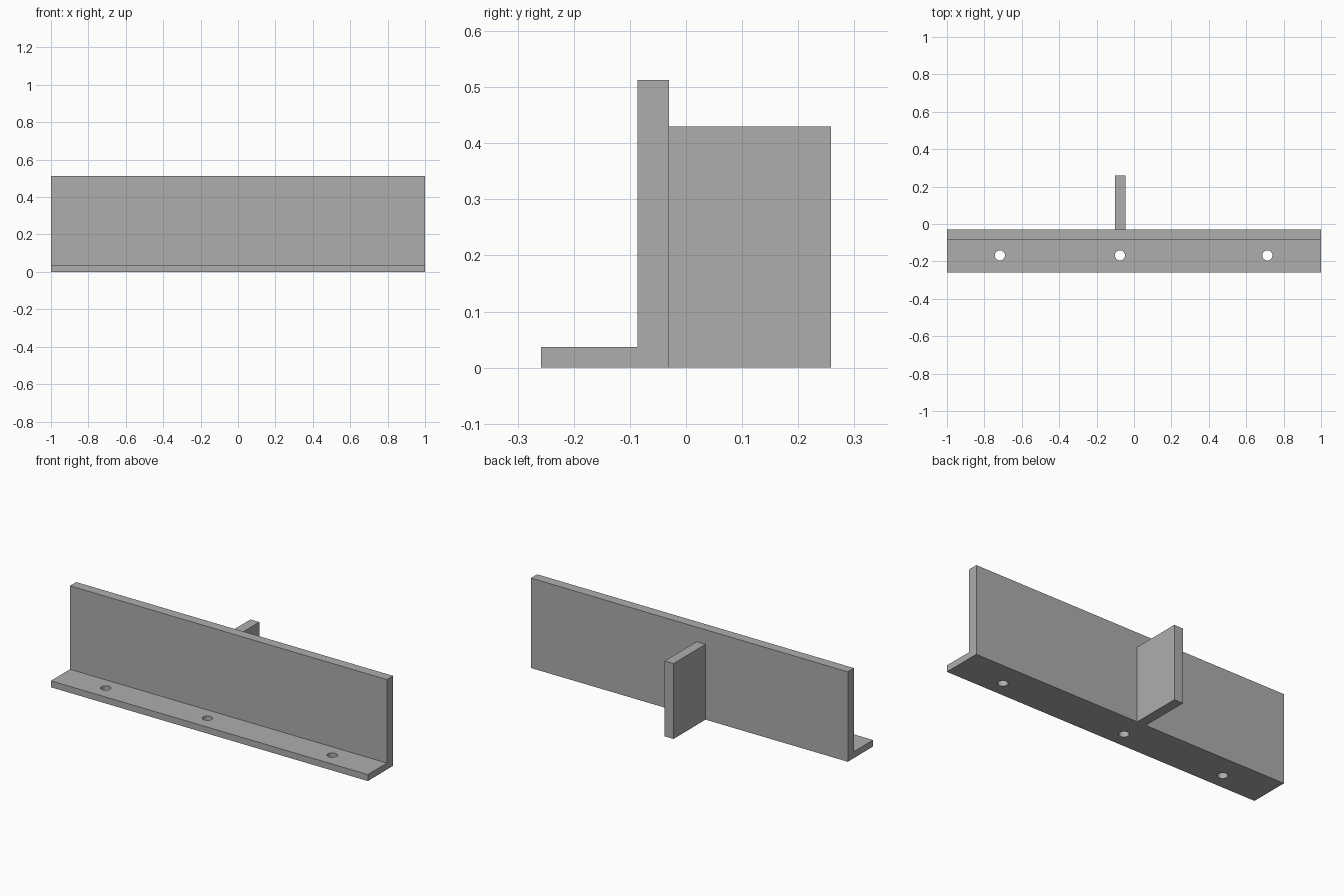
import bpy
import bmesh
from mathutils import Vector

if "Cube" in bpy.data.objects:
    bpy.data.objects.remove(bpy.data.objects["Cube"], do_unlink=True)

FRONT, WALL_FRONT, WALL_BACK, BACK = -0.258, -0.086, -0.03, 0.258
FLANGE_TOP, WALL_TOP, FIN_TOP = 0.037, 0.513, 0.43
HOLE_XS, HOLE_Y, HOLE_RADIUS = (-0.717, -0.075, 0.713), -0.168, 0.027

steel = bpy.data.materials.new("plain_grey")
steel.use_nodes = True
grey = (0.42, 0.42, 0.42, 1)
steel.diffuse_color = grey
steel.node_tree.nodes["Principled BSDF"].inputs["Base Color"].default_value = grey


def extrude_profile(name, profile, x0, x1):
    """Sweep a closed (y, z) outline along x."""
    bm = bmesh.new()
    face = bm.faces.new([bm.verts.new((x0, y, z)) for y, z in profile])
    swept = bmesh.ops.extrude_face_region(bm, geom=[face])["geom"]
    verts = [v for v in swept if isinstance(v, bmesh.types.BMVert)]
    bmesh.ops.translate(bm, verts=verts, vec=Vector((x1 - x0, 0, 0)))
    bmesh.ops.recalc_face_normals(bm, faces=bm.faces)
    mesh = bpy.data.meshes.new(name)
    bm.to_mesh(mesh)
    bm.free()
    mesh.materials.append(steel)
    obj = bpy.data.objects.new(name, mesh)
    bpy.context.collection.objects.link(obj)
    return obj


# L-shaped angle: low front flange and upright wall
angle = extrude_profile("angle_bracket", [
    (FRONT, 0), (WALL_BACK, 0), (WALL_BACK, WALL_TOP),
    (WALL_FRONT, WALL_TOP), (WALL_FRONT, FLANGE_TOP), (FRONT, FLANGE_TOP)], -1, 1)

# Fin standing behind the wall
extrude_profile("rear_fin", [
    (WALL_BACK, 0), (BACK, 0), (BACK, FIN_TOP), (WALL_BACK, FIN_TOP)], -0.102, -0.046)

# Round bolt holes through the flange
for x in HOLE_XS:
    bpy.ops.mesh.primitive_cylinder_add(
        vertices=32, radius=HOLE_RADIUS, depth=0.2, location=(x, HOLE_Y, 0))
    cutter = bpy.context.object
    cutter.name = "hole_cutter"
    cutter.hide_render = True
    cutter.data.materials.append(steel)
    cut = angle.modifiers.new("bolt_hole", "BOOLEAN")
    cut.operation = "DIFFERENCE"
    cut.solver = "EXACT"
    cut.object = cutter
    bpy.context.view_layer.objects.active = angle
    bpy.ops.object.modifier_apply(modifier=cut.name)
    bpy.data.objects.remove(cutter, do_unlink=True)

# Smooth the hole walls, keep every other edge crisp
bpy.ops.object.select_all(action="DESELECT")
angle.select_set(True)
bpy.context.view_layer.objects.active = angle
bpy.ops.object.shade_smooth_by_angle()
